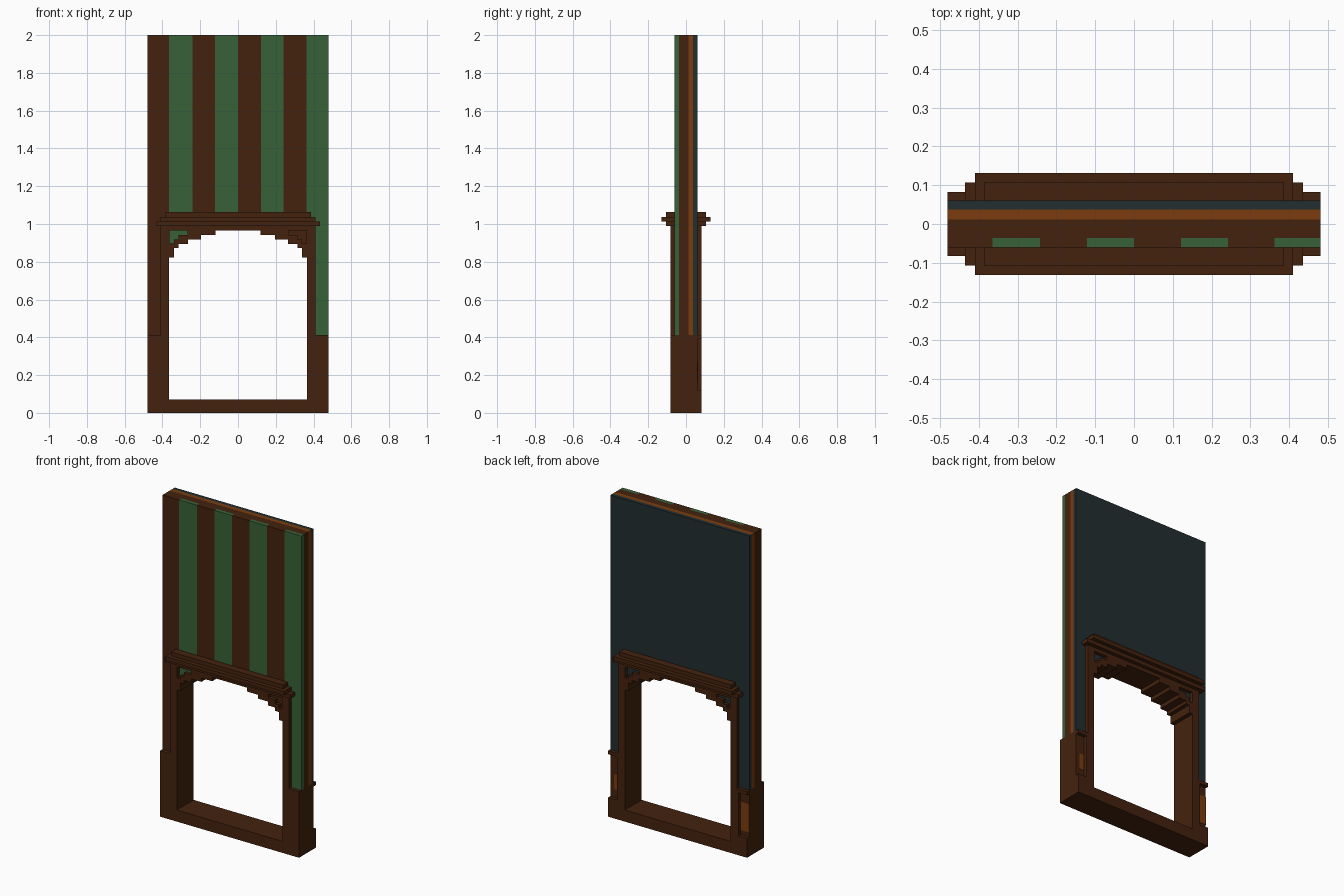
import bpy, bmesh

if "Cube" in bpy.data.objects:
    bpy.data.objects.remove(bpy.data.objects["Cube"], do_unlink=True)


def material(name, srgb):
    col = [((c / 255 + 0.055) / 1.055) ** 2.4 for c in srgb] + [1.0]
    m = bpy.data.materials.new(name)
    m.use_nodes = True
    m.diffuse_color = col
    bsdf = m.node_tree.nodes["Principled BSDF"]
    bsdf.inputs["Base Color"].default_value = col
    bsdf.inputs["Roughness"].default_value = 0.9
    return m


BROWN = material("dark brown wood", (68, 34, 14))
GREEN = material("green paint", (56, 97, 56))
ORANGE = material("orange wood", (124, 60, 14))
TEAL = material("dark teal plaster", (34, 46, 49))


def prism(name, pts, y0, y1, mat, open_x0=False):
    """Extrude an (x, z) outline from y0 to y1."""
    bm = bmesh.new()
    base = bm.faces.new([bm.verts.new((x, y0, z)) for x, z in pts])
    ext = bmesh.ops.extrude_face_region(bm, geom=[base])
    new = [v for v in ext["geom"] if isinstance(v, bmesh.types.BMVert)]
    bmesh.ops.translate(bm, verts=new, vec=(0, y1 - y0, 0))
    bmesh.ops.recalc_face_normals(bm, faces=bm.faces)
    if open_x0:
        seam = [f for f in bm.faces if all(abs(v.co.x) < 1e-5 for v in f.verts)]
        bmesh.ops.delete(bm, geom=seam, context='FACES')
    me = bpy.data.meshes.new(name)
    bm.to_mesh(me)
    bm.free()
    me.materials.append(mat)
    ob = bpy.data.objects.new(name, me)
    bpy.context.collection.objects.link(ob)
    return ob


def box(name, x0, x1, y0, y1, z0, z1, mat):
    return prism(name, [(x0, z0), (x1, z0), (x1, z1), (x0, z1)], y0, y1, mat)


def apply_all(ob):
    bpy.context.view_layer.objects.active = ob
    for m in list(ob.modifiers):
        bpy.ops.object.modifier_apply(modifier=m.name)


# Door frame: posts, sill and stepped arch, drawn as a half and mirrored
half = [(0, 0), (.48, 0), (.48, .412), (.41, .412), (.41, .99), (0, .99),
        (0, .966), (.12, .966), (.12, .942), (.195, .942), (.195, .918),
        (.265, .918), (.265, .894), (.315, .894), (.315, .873), (.34, .873),
        (.34, .823), (.365, .823), (.365, .072), (0, .072)]
frame = prism("door_frame", half, -.083, .083, BROWN, open_x0=True)
mir = frame.modifiers.new("mirror", 'MIRROR')
mir.use_clip = True
apply_all(frame)

# Stepped recesses in the arch corners, and notches in the back of the posts
recess = [(.362, .966), (.362, .897), (.34, .897), (.34, .918), (.315, .918),
          (.315, .942), (.268, .942), (.268, .966)]
cutters = []
for s in (-1, 1):
    shape = [(s * x, z) for x, z in recess]
    cutters.append(prism("cutter", shape, -.1, -.057, BROWN))
    cutters.append(prism("cutter", shape, .057, .1, BROWN))
    xa, xb = sorted((s * .42, s * .5))
    cutters.append(box("cutter", xa, xb, .06, .1, .12, .39, BROWN))
for c in cutters:
    c.hide_render = True
    m = frame.modifiers.new("cut", 'BOOLEAN')
    m.operation = 'DIFFERENCE'
    m.solver = 'EXACT'
    m.object = c
apply_all(frame)
for c in cutters:
    bpy.data.objects.remove(c, do_unlink=True)

# Wall panels seen at the bottom of the recesses
for s, side, mat in ((-1, "right", GREEN), (1, "left", BROWN)):
    shape = [(s * x, z) for x, z in recess]
    prism(side + "_front_recess_panel", shape, -.061, -.056, mat)
    prism(side + "_back_recess_panel", shape, .056, .061, TEAL)

# Bare wood patches in the post notches
box("right_post_patch", -.48, -.42, .057, .0625, .15, .33, ORANGE)
box("left_post_patch", .425, .455, .057, .0625, .17, .27, ORANGE)

# Wall: three full layers shaped like an upside-down U around the frame
arch_wall = [(-.48, .412), (-.405, .412), (-.405, .98), (.405, .98),
             (.405, .412), (.48, .412), (.48, 2), (-.48, 2)]
prism("wall_core", arch_wall, -.036, .012, BROWN)
prism("wall_middle", arch_wall, .012, .038, ORANGE)
prism("wall_back", arch_wall, .038, .061, TEAL)

# Front boards, alternating brown and green; the outer two reach down the posts
edges = [-.48, -.365, -.242, -.121, 0, .121, .242, .362, .48]
for i in range(8):
    a, b = edges[i], edges[i + 1]
    if i == 0:
        pts = [(a, .412), (-.405, .412), (-.405, .98), (b, .98), (b, 2), (a, 2)]
    elif i == 7:
        pts = [(a, .98), (.405, .98), (.405, .412), (b, .412), (b, 2), (a, 2)]
    else:
        pts = [(a, .98), (b, .98), (b, 2), (a, 2)]
    prism("front_board_%d" % (i + 1), pts, -.06, -.036, GREEN if i % 2 else BROWN)

# Stepped cornice over the arch
for name, x, y, z0, z1 in (("lower", .435, .107, .99, 1.014),
                           ("middle", .41, .131, 1.014, 1.038),
                           ("upper", .386, .107, 1.038, 1.063)):
    box("cornice_" + name, -x, x, -y, y, z0, z1, BROWN)
